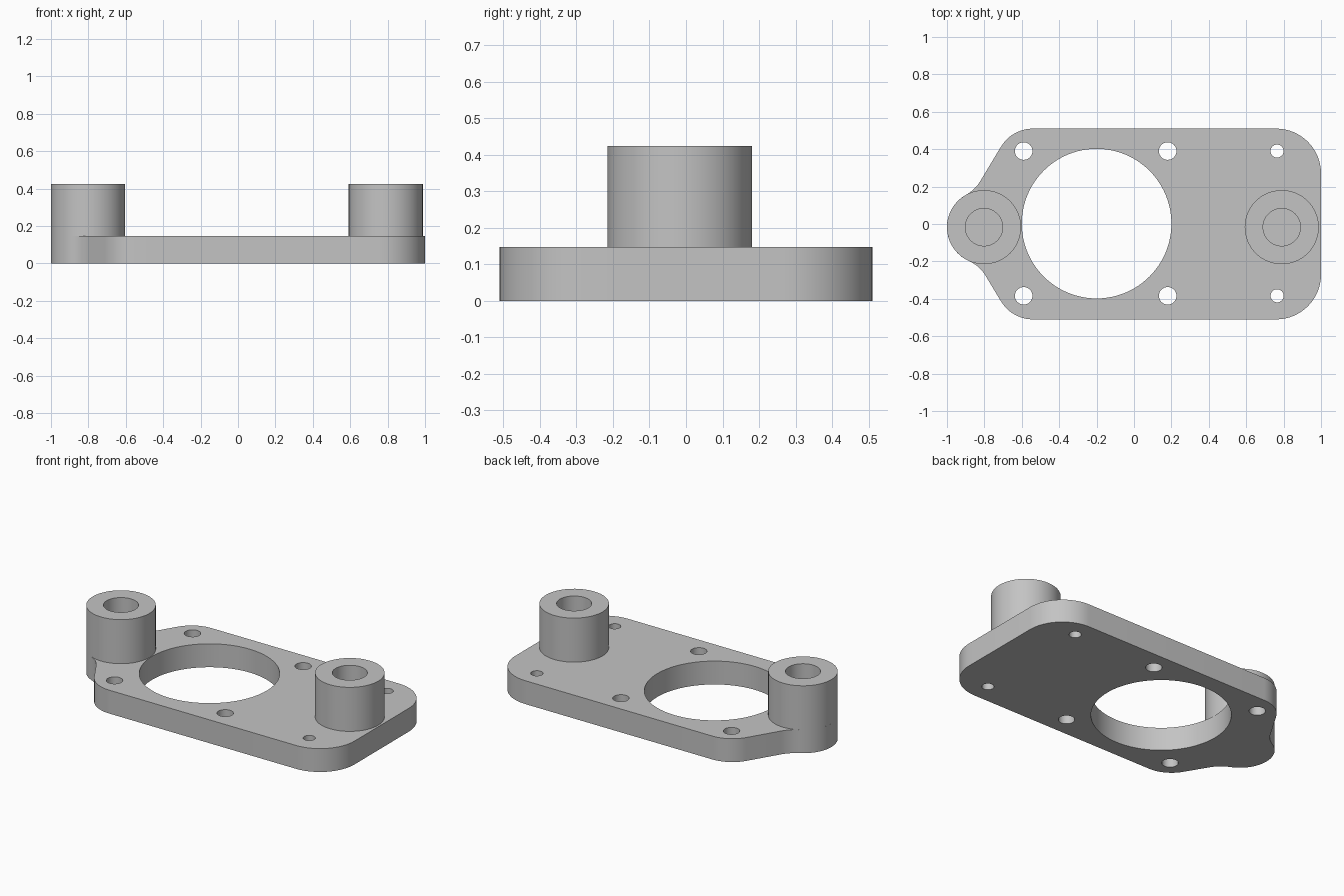
import bpy
import bmesh
import math
from mathutils import Vector

cube = bpy.data.objects.get("Cube")
if cube:
    bpy.data.objects.remove(cube, do_unlink=True)

PLATE_TOP, BOSS_TOP = 0.147, 0.424
BOSS_R, BORE_R = 0.198, 0.1
LEFT_BOSS = Vector((-0.802, -0.017))
RIGHT_BOSS = Vector((0.79, -0.017))

grey = bpy.data.materials.new("light grey")
grey.use_nodes = True
grey.diffuse_color = (0.55, 0.55, 0.55, 1)
grey.node_tree.nodes["Principled BSDF"].inputs["Base Color"].default_value = (0.55, 0.55, 0.55, 1)


def finish(bm, name):
    bmesh.ops.recalc_face_normals(bm, faces=bm.faces)
    mesh = bpy.data.meshes.new(name)
    bm.to_mesh(mesh)
    bm.free()
    obj = bpy.data.objects.new(name, mesh)
    bpy.context.collection.objects.link(obj)
    mesh.materials.append(grey)
    bpy.ops.object.select_all(action="DESELECT")
    obj.select_set(True)
    bpy.context.view_layer.objects.active = obj
    bpy.ops.object.shade_smooth_by_angle(angle=math.radians(30))
    return obj


def polar(angle, radius):
    return Vector((math.cos(angle), math.sin(angle))) * radius


def arc(centre, radius, start, end, steps=12):
    """Points on an arc, angles in radians."""
    return [Vector(centre) + polar(start + (end - start) * i / steps, radius)
            for i in range(steps + 1)]


def circle(centre, radius, steps=64):
    return arc(centre, radius, 0, math.tau, steps)[:-1]


def angle_of(v):
    return math.atan2(v.y, v.x)


def upper_edge(boss):
    """Upper half of the outline, from the square end to the rounded boss."""
    slope = math.radians(149)
    corner, fillet = 0.2, 0.2
    centre = Vector((-0.54, 0.31))
    points = arc((0.76, 0.27), 0.24, 0, math.pi / 2, 16)
    points += arc(centre, corner, math.pi / 2, slope)
    # Fillet circle touching both the sloped side and the boss
    start = centre + polar(slope, corner + fillet)
    along = polar(slope + math.pi / 2, 1)
    off = start - boss
    b = off.dot(along)
    t = -b - math.sqrt(b * b - off.length_squared + (BOSS_R + fillet) ** 2)
    f = start + along * t
    points += arc(f, fillet, slope - math.pi, angle_of(boss - f))
    # Quarter of the boss rim out to its far side
    points += arc(boss, BOSS_R, angle_of(f - boss), math.pi, 16)[1:]
    return points


# Base plate: outline with the window and screw holes, then thickness
upper = upper_edge(LEFT_BOSS)
lower = [Vector((p.x, -p.y)) for p in upper_edge(Vector((LEFT_BOSS.x, -LEFT_BOSS.y)))]
loops = [upper + lower[-2::-1], circle((-0.2, 0.002), 0.4, 96)]
for x, radius in ((-0.59, 0.047), (0.18, 0.047), (0.765, 0.035)):
    for side in (1, -1):
        loops.append(circle((x, 0.003 + side * 0.387), radius, 32))

bm = bmesh.new()
for loop in loops:
    verts = [bm.verts.new((p.x, p.y, 0)) for p in loop]
    for i, v in enumerate(verts):
        bm.edges.new((verts[i - 1], v))
bmesh.ops.triangle_fill(bm, edges=bm.edges[:], use_beauty=True, normal=(0, 0, 1))
raised = bmesh.ops.extrude_face_region(bm, geom=bm.faces[:], use_keep_orig=True)
bmesh.ops.translate(bm, vec=(0, 0, PLATE_TOP),
                    verts=[g for g in raised["geom"] if isinstance(g, bmesh.types.BMVert)])
finish(bm, "base_plate")


# Bosses: hollow posts whose blind bores stop at the plate
def boss(name, centre):
    bm = bmesh.new()
    profile = ((BOSS_R, PLATE_TOP), (BOSS_R, BOSS_TOP), (BORE_R, BOSS_TOP), (BORE_R, PLATE_TOP))
    rings = [[bm.verts.new((p.x, p.y, z)) for p in circle(centre, r)] for r, z in profile]
    for a, b in zip(rings, rings[1:]):
        for i in range(len(a)):
            bm.faces.new((a[i - 1], a[i], b[i], b[i - 1]))
    finish(bm, name)


boss("right_boss", LEFT_BOSS)
boss("left_boss", RIGHT_BOSS)
